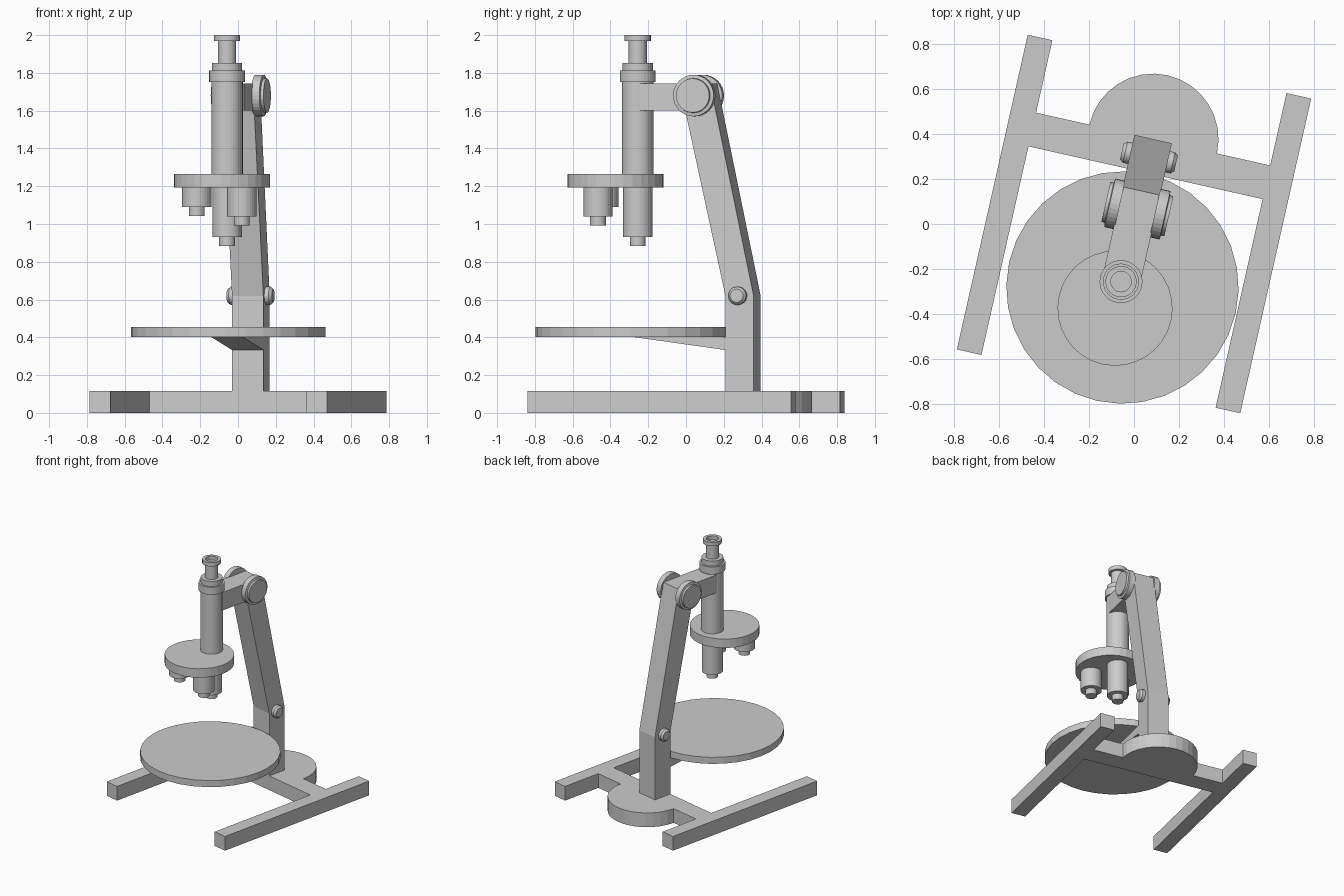
import bpy, bmesh, math
from mathutils import Matrix

if "Cube" in bpy.data.objects:
    bpy.data.objects.remove(bpy.data.objects["Cube"])

TURN = math.radians(-12.7)   # whole model is turned about z
SEG = 32


def finish(name, bm, matrix=None):
    if matrix:
        bmesh.ops.transform(bm, matrix=matrix, verts=bm.verts)
    bmesh.ops.recalc_face_normals(bm, faces=bm.faces)
    mesh = bpy.data.meshes.new(name)
    bm.to_mesh(mesh)
    bm.free()
    ob = bpy.data.objects.new(name, mesh)
    ob.rotation_euler.z = TURN
    bpy.context.collection.objects.link(ob)
    return ob


def extrude(name, pts, vec):
    """Extrude a closed 3D outline along vec."""
    bm = bmesh.new()
    face = bm.faces.new([bm.verts.new(p) for p in pts])
    geo = bmesh.ops.extrude_face_region(bm, geom=[face], use_keep_orig=True)["geom"]
    bmesh.ops.translate(bm, vec=vec, verts=[g for g in geo if isinstance(g, bmesh.types.BMVert)])
    return finish(name, bm)


def lathe(name, profile, matrix):
    """Turn (radius, height) points about z, capping both ends."""
    bm = bmesh.new()
    rings = []
    for r, z in profile:
        rings.append([bm.verts.new((r * math.cos(2 * math.pi * i / SEG),
                                    r * math.sin(2 * math.pi * i / SEG), z)) for i in range(SEG)])
    for a, b in zip(rings, rings[1:]):
        for i in range(SEG):
            j = (i + 1) % SEG
            bm.faces.new((a[i], a[j], b[j], b[i]))
    bm.faces.new(rings[0])
    bm.faces.new(rings[-1])
    return finish(name, bm, matrix)


def at(x, y, z=0):
    return Matrix.Translation((x, y, z))


# H-shaped foot with a rounded rear lobe
half = [(0.29 * math.sin(math.pi * i / 32), 0.386 + 0.29 * math.cos(math.pi * i / 32)) for i in range(0, 17, 2)]
half += [(0.532, 0.386), (0.532, 0.715), (0.644, 0.715), (0.644, -0.715), (0.532, -0.715), (0.532, 0.233)]
outline = half + [(-x, y) for x, y in reversed(half) if x > 1e-6]
extrude("base", [(x, y, 0) for x, y in outline], (0, 0, 0.115))

# Bent arm: post, leaning section and forward holder
W = 0.085
arm = [(0.233, 0.11), (0.386, 0.11), (0.386, 0.62), (0.15, 1.745), (-0.232, 1.745),
       (-0.232, 1.6), (0.015, 1.6), (0.233, 0.62)]
extrude("arm", [(-W, y, z) for y, z in arm], (2 * W, 0, 0))

# Stage plate and its wedge bracket
lathe("stage", [(0.515, 0.402), (0.515, 0.455)], at(0.012, -0.286))
wedge = [(-0.27, 0.402), (0.233, 0.402), (0.233, 0.333)]
extrude("stage_bracket", [(-W, y, z) for y, z in wedge], (2 * W, 0, 0))

# Pivot knobs and lower bolts on both sides of the arm
for side, s in (("left", -1), ("right", 1)):
    turn = Matrix.Rotation(s * math.pi / 2, 4, 'Y')
    lathe("pivot_knob_" + side, [(0.11, 0.08), (0.11, 0.125), (0.092, 0.128), (0.09, 0.143)],
          at(0, 0.068, 1.68) @ turn)
    lathe("bolt_" + side, [(0.048, 0.08), (0.048, 0.108), (0.035, 0.123)],
          at(0, 0.302, 0.62) @ turn)

# Body tube with collars and hollow eyepiece
lathe("body_tube", [(0.083, 1.25), (0.083, 1.752), (0.095, 1.752), (0.095, 1.812), (0.08, 1.812),
                    (0.08, 1.853), (0.048, 1.853), (0.048, 1.968), (0.069, 1.968), (0.069, 2.0),
                    (0.045, 2.0), (0.045, 1.97)], at(0, -0.262))

# Turret disc
lathe("turret", [(0.255, 1.193), (0.255, 1.265)], at(0, -0.383))

# Objective lenses of three lengths
for name, x, y, z in (("long", 0, -0.262, 0.93), ("medium", 0.122, -0.45, 1.04),
                      ("short", -0.117, -0.473, 1.09)):
    lathe("objective_" + name, [(0.042, z - 0.047), (0.042, z), (0.078, z), (0.078, 1.2)], at(x, y))
